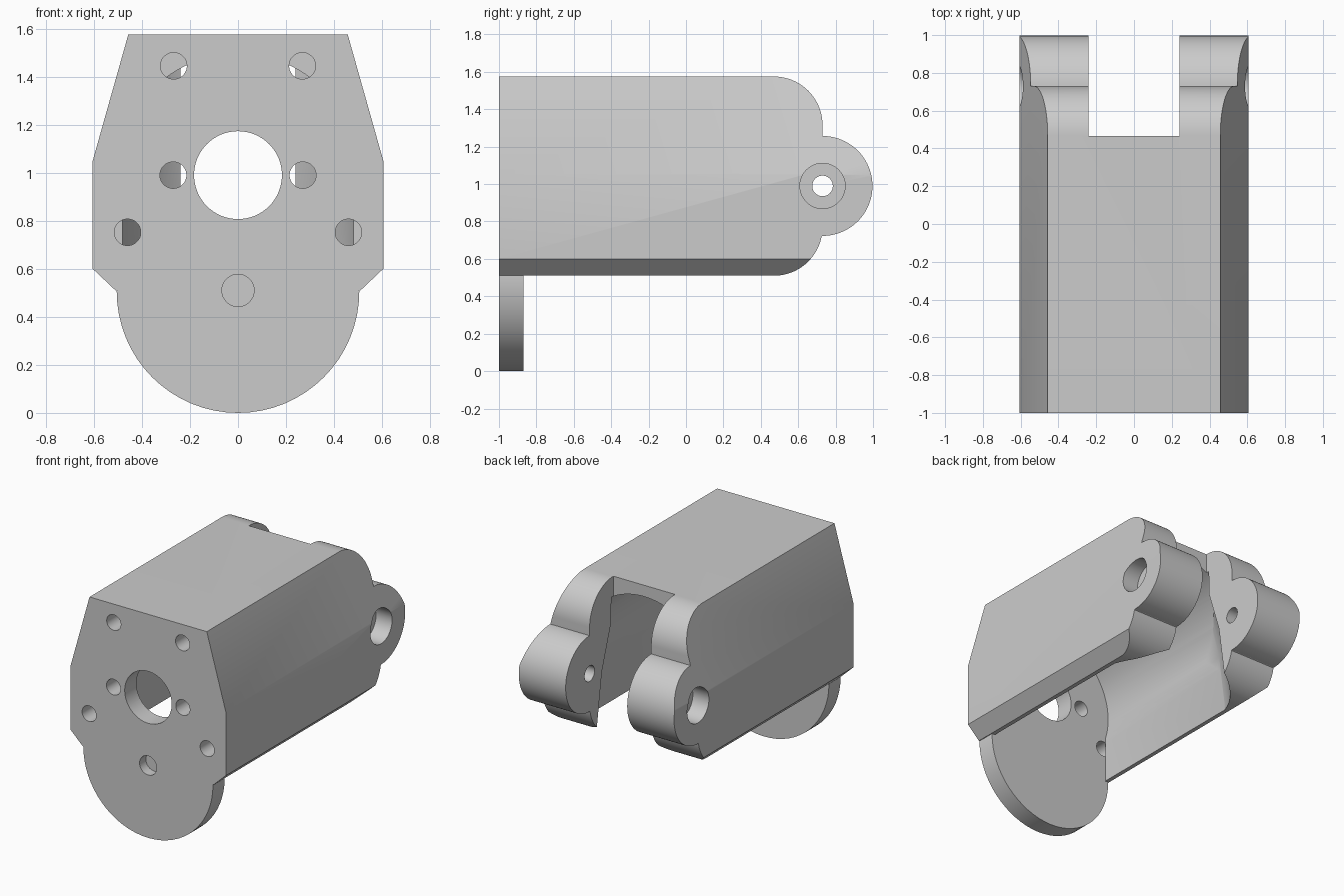
import bpy, bmesh, math
from mathutils import Vector

cube = bpy.data.objects.get("Cube")
if cube:
    bpy.data.objects.remove(cube, do_unlink=True)

grey = bpy.data.materials.new("plain grey")
grey.use_nodes = True
colour = (0.6, 0.6, 0.6, 1)
grey.diffuse_color = colour
grey.node_tree.nodes["Principled BSDF"].inputs["Base Color"].default_value = colour


def make(name, bm):
    bmesh.ops.recalc_face_normals(bm, faces=bm.faces)
    mesh = bpy.data.meshes.new(name)
    bm.to_mesh(mesh)
    bm.free()
    mesh.materials.append(grey)
    obj = bpy.data.objects.new(name, mesh)
    bpy.context.collection.objects.link(obj)
    return obj


def prism(name, points, axis, start, end):
    """Extrude a closed profile, (x, z) along y or (y, z) along x."""
    bm = bmesh.new()
    if axis == "y":
        verts = [bm.verts.new((a, start, b)) for a, b in points]
        move = Vector((0, end - start, 0))
    else:
        verts = [bm.verts.new((start, a, b)) for a, b in points]
        move = Vector((end - start, 0, 0))
    face = bm.faces.new(verts)
    new = bmesh.ops.extrude_face_region(bm, geom=[face])["geom"]
    bmesh.ops.translate(bm, vec=move, verts=[v for v in new if isinstance(v, bmesh.types.BMVert)])
    return make(name, bm)


def arc(a, b, r, start, end, steps=32):
    angles = [math.radians(start + (end - start) * i / steps) for i in range(steps + 1)]
    return [(a + r * math.cos(t), b + r * math.sin(t)) for t in angles]


def rod(name, a, b, r, axis, start, end):
    return prism(name, arc(a, b, r, 0, 360, 64)[:-1], axis, start, end)


def combine(target, tool, operation):
    mod = target.modifiers.new("combine", "BOOLEAN")
    mod.object, mod.operation, mod.solver = tool, operation, "EXACT"
    tool.hide_render = True
    bpy.ops.object.select_all(action="DESELECT")
    target.select_set(True)
    bpy.context.view_layer.objects.active = target
    bpy.ops.object.modifier_apply(modifier=mod.name)
    bpy.data.objects.remove(tool, do_unlink=True)


# Housing: faceted section trimmed to the rounded side outline with hinge lobe
half = [(0.51, 0.51), (0.605, 0.6), (0.605, 1.05), (0.457, 1.575)]
section = half + [(-x, z) for x, z in reversed(half)]
housing = prism("motor_housing", section, "y", -1, 1.1)
centre = 0.99
outline = [(-1.2, 0.3), (0.47, 0.3)]
outline = [(-1.2, 0.51)] + arc(0.47, 0.77, 0.26, -90, -11)
outline += arc(0.73, centre, 0.267, -90, 90, 48)
outline += arc(0.47, 1.315, 0.26, 0, 90) + [(-1.2, 1.575)]
combine(housing, prism("side_outline", outline, "x", -1, 1), "INTERSECT")

# Cavity: arched tunnel open below, closed by a rounded end
tunnel = [(0.48, 0.2)] + arc(0, centre, 0.505, -18.1, 198.1, 64) + [(-0.48, 0.2)]
cavity = prism("cavity_cutter", tunnel, "y", -0.87, 1.3)
bm = bmesh.new()
rings = []
for z, tip in ((0.1, 0.65), (0.55, 0.64), (0.95, 0.58), (1.25, 0.48), (1.7, 0.465)):
    plan = [(0.505, -1.1)] + arc(0, tip - 0.43, 0.505, 0, 180, 48) + [(-0.505, -1.1)]
    rings.append([bm.verts.new((x, y, z)) for x, y in plan])
for low, high in zip(rings, rings[1:]):
    for i in range(len(low)):
        j = (i + 1) % len(low)
        bm.faces.new((low[i], low[j], high[j], high[i]))
bm.faces.new(rings[0])
bm.faces.new(rings[-1])
combine(cavity, make("rounded_end", bm), "INTERSECT")
combine(housing, cavity, "DIFFERENCE")

# Slot between the two hinge ears
slot = [(-0.24, 0), (0.24, 0), (0.24, 2), (-0.24, 2)]
combine(housing, prism("slot_cutter", slot, "y", 0.465, 1.3), "DIFFERENCE")

# Round lower part of the front plate
combine(housing, rod("lower_plate", 0, 0.505, 0.505, "y", -1, -0.87), "UNION")

# Front plate holes: shaft, blind locating hole and three screw pairs
combine(housing, rod("shaft_hole", 0, centre, 0.183, "y", -1.1, -0.86), "DIFFERENCE")
combine(housing, rod("blind_hole", 0, 0.51, 0.067, "y", -1.1, -0.93), "DIFFERENCE")
for side in (-1, 1):
    for x, z in ((0.268, 1.445), (0.27, centre), (0.46, 0.752)):
        combine(housing, rod("screw_hole", side * x, z, 0.055, "y", -1.1, -0.865), "DIFFERENCE")

    # Hinge pin hole and its counterbore
    combine(housing, rod("pin_hole", 0.73, centre, 0.055, "x", side * 0.1, side), "DIFFERENCE")
    combine(housing, rod("counterbore", 0.73, centre, 0.121, "x", side * 0.48, side), "DIFFERENCE")

bpy.ops.object.select_all(action="DESELECT")
housing.select_set(True)
bpy.context.view_layer.objects.active = housing
bpy.ops.object.shade_smooth_by_angle(angle=math.radians(25))
